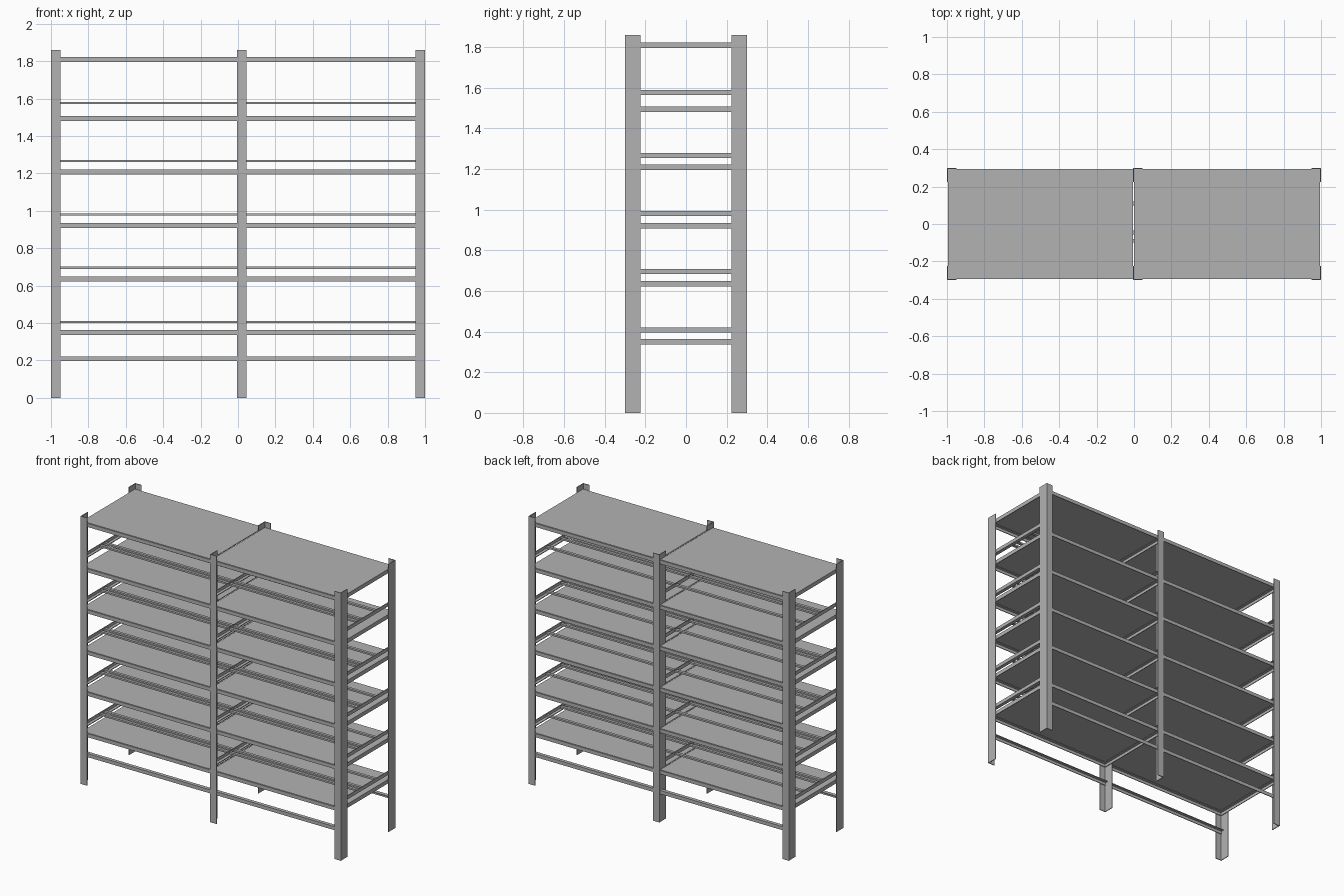
import bpy
import bmesh
from mathutils import Vector

cube = bpy.data.objects.get("Cube")
if cube:
    bpy.data.objects.remove(cube, do_unlink=True)

steel = bpy.data.materials.new("grey_steel")
steel.use_nodes = True
GREY = (0.45, 0.45, 0.45, 1)
steel.diffuse_color = GREY
steel.node_tree.nodes["Principled BSDF"].inputs["Base Color"].default_value = GREY

T = 0.005       # sheet thickness
H = 0.025       # bar height
DEPTH = 0.295   # half depth of the frame
TOP = 1.86


def finish(name, bm):
    bmesh.ops.recalc_face_normals(bm, faces=bm.faces)
    mesh = bpy.data.meshes.new(name)
    bm.to_mesh(mesh)
    bm.free()
    mesh.materials.append(steel)
    obj = bpy.data.objects.new(name, mesh)
    bpy.context.collection.objects.link(obj)


def box(name, lo, hi):
    lo, hi = Vector(lo), Vector(hi)
    bm = bmesh.new()
    bmesh.ops.create_cube(bm, size=1)
    bmesh.ops.scale(bm, vec=hi - lo, verts=bm.verts)
    bmesh.ops.translate(bm, vec=(lo + hi) / 2, verts=bm.verts)
    finish(name, bm)


def angle_bar(name, corner, leg_a, leg_b, run):
    """Extrude an L section from its outer corner; legs and run are vectors."""
    c, a, b = Vector(corner), Vector(leg_a), Vector(leg_b)
    ta, tb = a.normalized() * T, b.normalized() * T
    bm = bmesh.new()
    outline = [c, c + a, c + a + tb, c + ta + tb, c + b + ta, c + b]
    face = bm.faces.new([bm.verts.new(p) for p in outline])
    ext = bmesh.ops.extrude_face_region(bm, geom=[face], use_keep_orig=True)
    moved = [v for v in ext["geom"] if isinstance(v, bmesh.types.BMVert)]
    bmesh.ops.translate(bm, vec=Vector(run), verts=moved)
    finish(name, bm)


# Corner and middle posts: outer x and the direction of the front flange
columns = {"right": (-1, 1), "middle": (-T, 1), "left": (1, -1)}
sides = {"front": -1, "back": 1}
for col, (x, dx) in columns.items():
    for side, s in sides.items():
        angle_bar(f"{side}_{col}_post", (x, s * 0.3, 0),
                  (dx * 0.05, 0, 0), (0, -s * 0.075, 0), (0, 0, TOP))


def long_beams(name, z):
    for side, s in sides.items():
        angle_bar(f"{name}_{side}_beam", (-1 + T, s * DEPTH, z),
                  (0, 0, -H), (0, -s * H, 0), (2 - 2 * T, 0, 0))


def cross_bars(name, z, up):
    for col, (x, dx) in columns.items():
        angle_bar(f"{name}_{col}_cross_bar", (x + dx * T, -DEPTH + T, z),
                  (0, 0, up * H), (dx * H, 0, 0), (0, 2 * (DEPTH - T), 0))


# Shelf levels: edge frame with one plate in each bay
shelf_tops = [0.363, 0.65, 0.935, 1.222, 1.508, 1.823]
for i, z in enumerate(shelf_tops, 1):
    long_beams(f"shelf_{i}", z - T / 2)
    cross_bars(f"shelf_{i}", z - T / 2, -1)
    for bay, x0, x1 in (("right", -1 + T, -T), ("left", T, 1 - T)):
        box(f"shelf_{i}_{bay}_plate", (x0, -DEPTH + T, z - T), (x1, DEPTH - T, z))

# Raised rails resting on cross bars above every shelf but the top one
rail_bottoms = [0.395, 0.684, 0.969, 1.255, 1.565]
for i, z in enumerate(rail_bottoms, 1):
    cross_bars(f"rail_{i}", z, 1)
    for j, y in enumerate((-0.09, -0.045, 0.11), 1):
        box(f"rail_{i}_{j}", (-1 + T, y - 0.01, z + T),
            (1 - T, y + 0.01, z + 0.017))

# Low stretchers near the floor
long_beams("stretcher", 0.222)
